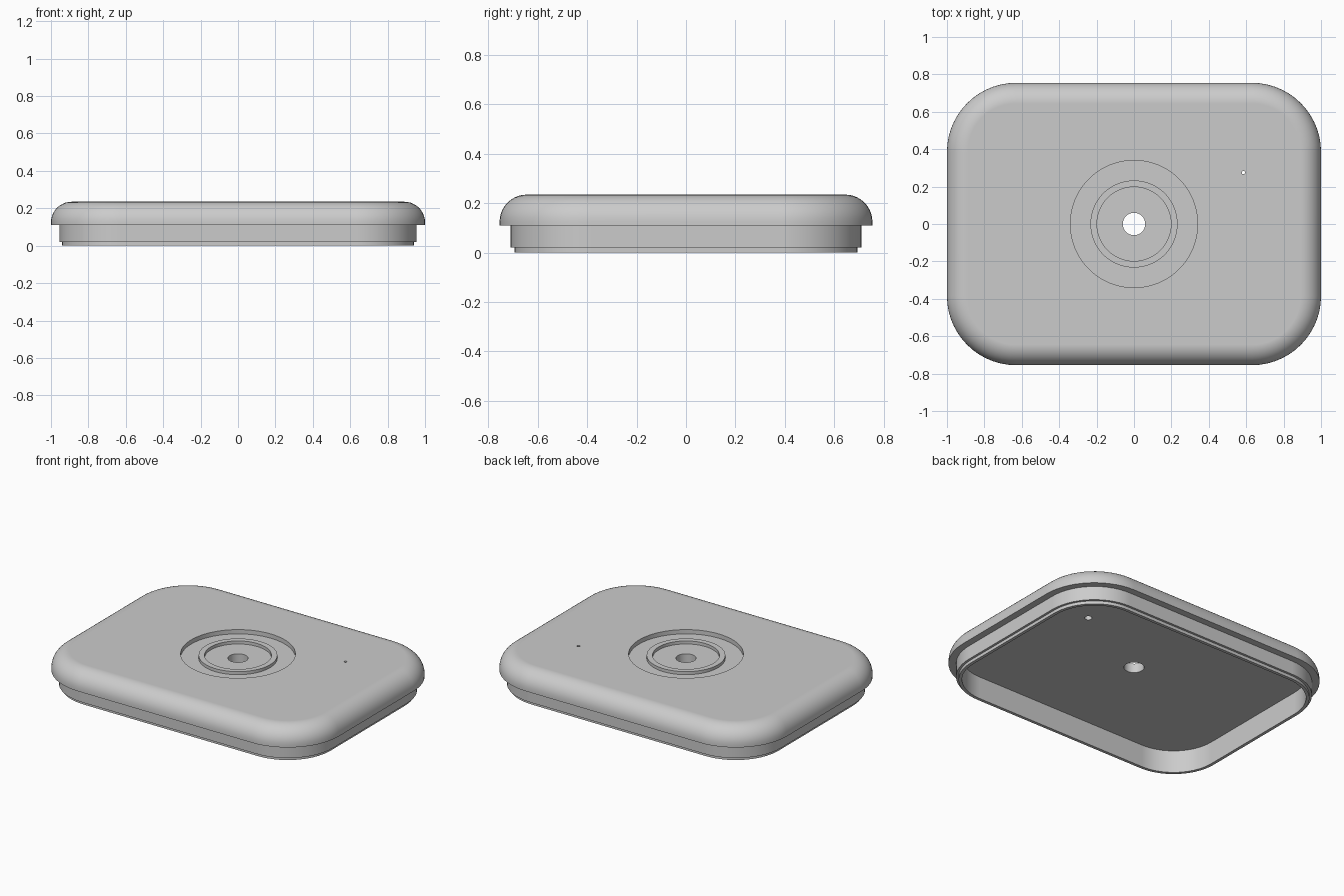
import bpy
import bmesh
import math

cube = bpy.data.objects.get("Cube")
if cube:
    bpy.data.objects.remove(cube, do_unlink=True)

HALF_X, HALF_Y, CORNER = 1.0, 0.755, 0.37
TOP, RIM, CEILING, FILLET = 0.235, 0.11, 0.147, 0.11
FLOOR = 0.207
HOLE_R = 0.06

grey = bpy.data.materials.new("light_grey")
grey.use_nodes = True
grey.diffuse_color = (0.6, 0.6, 0.6, 1)
grey.node_tree.nodes["Principled BSDF"].inputs["Base Color"].default_value = (0.6, 0.6, 0.6, 1)


def make_object(name, bm):
    bmesh.ops.recalc_face_normals(bm, faces=bm.faces)
    mesh = bpy.data.meshes.new(name)
    bm.to_mesh(mesh)
    bm.free()
    mesh.materials.append(grey)
    obj = bpy.data.objects.new(name, mesh)
    bpy.context.collection.objects.link(obj)
    return obj


def bridge(bm, a, b):
    n = len(a)
    for i in range(n):
        j = (i + 1) % n
        bm.faces.new((a[i], a[j], b[j], b[i]))


def rounded_ring(bm, inset, z, steps=14):
    """Rounded rectangle, offset inward from the widest outline."""
    r = CORNER - inset
    ring = []
    for k, (sx, sy) in enumerate(((1, 1), (-1, 1), (-1, -1), (1, -1))):
        for i in range(steps + 1):
            a = math.pi / 2 * (k + i / steps)
            ring.append(bm.verts.new((sx * (HALF_X - CORNER) + r * math.cos(a),
                                      sy * (HALF_Y - CORNER) + r * math.sin(a), z)))
    return ring


def cylinder(name, radius, low, high, x=0, y=0, sides=64):
    bm = bmesh.new()
    rings = [[bm.verts.new((x + radius * math.cos(math.tau * i / sides),
                            y + radius * math.sin(math.tau * i / sides), z))
              for i in range(sides)] for z in (low, high)]
    bridge(bm, *rings)
    for ring in rings:
        bm.faces.new(ring)
    return make_object(name, bm)


def cut(obj, cutter):
    bpy.context.view_layer.objects.active = obj
    mod = obj.modifiers.new("cut", 'BOOLEAN')
    mod.operation = 'DIFFERENCE'
    mod.solver = 'EXACT'
    mod.object = cutter
    bpy.ops.object.modifier_apply(modifier=mod.name)
    bpy.data.objects.remove(cutter, do_unlink=True)


def finish(obj):
    bpy.ops.object.select_all(action='DESELECT')
    obj.select_set(True)
    bpy.context.view_layer.objects.active = obj
    bpy.ops.object.shade_smooth_by_angle(angle=math.radians(30))
    mod = obj.modifiers.new("flat_normals", 'WEIGHTED_NORMAL')
    mod.keep_sharp = True


# Lid shell: ceiling, inner wall, stepped skirt, overhanging rim, rounded top
profile = [(0.08, CEILING), (0.08, 0), (0.06, 0), (0.06, 0.02),
           (0.045, 0.02), (0.045, RIM), (0, RIM)]
for i in range(11):
    a = math.pi / 2 * i / 10
    profile.append((FILLET * (1 - math.cos(a)), TOP - FILLET + FILLET * math.sin(a)))

bm = bmesh.new()
rings = [rounded_ring(bm, inset, z) for inset, z in profile]
for lower, upper in zip(rings, rings[1:]):
    bridge(bm, lower, upper)
bm.faces.new(rings[0])
bm.faces.new(rings[-1])
lid = make_object("lid_shell", bm)

# Round recess, centre hole and small stepped vent
cut(lid, cylinder("recess_cutter", 0.34, FLOOR, 0.4, sides=96))
cut(lid, cylinder("hole_cutter", HOLE_R, 0.05, 0.4))
cut(lid, cylinder("vent_pocket_cutter", 0.022, 0.05, 0.205, 0.585, 0.275, 32))
cut(lid, cylinder("vent_cutter", 0.009, 0.06, 0.4, 0.585, 0.275, 24))
finish(lid)

# Raised collar inside the recess
collar = cylinder("recess_collar", 0.233, FLOOR - 0.002, TOP - 0.008, sides=96)
cut(collar, cylinder("collar_cutter", 0.198, 0.1, 0.4, sides=96))
finish(collar)
